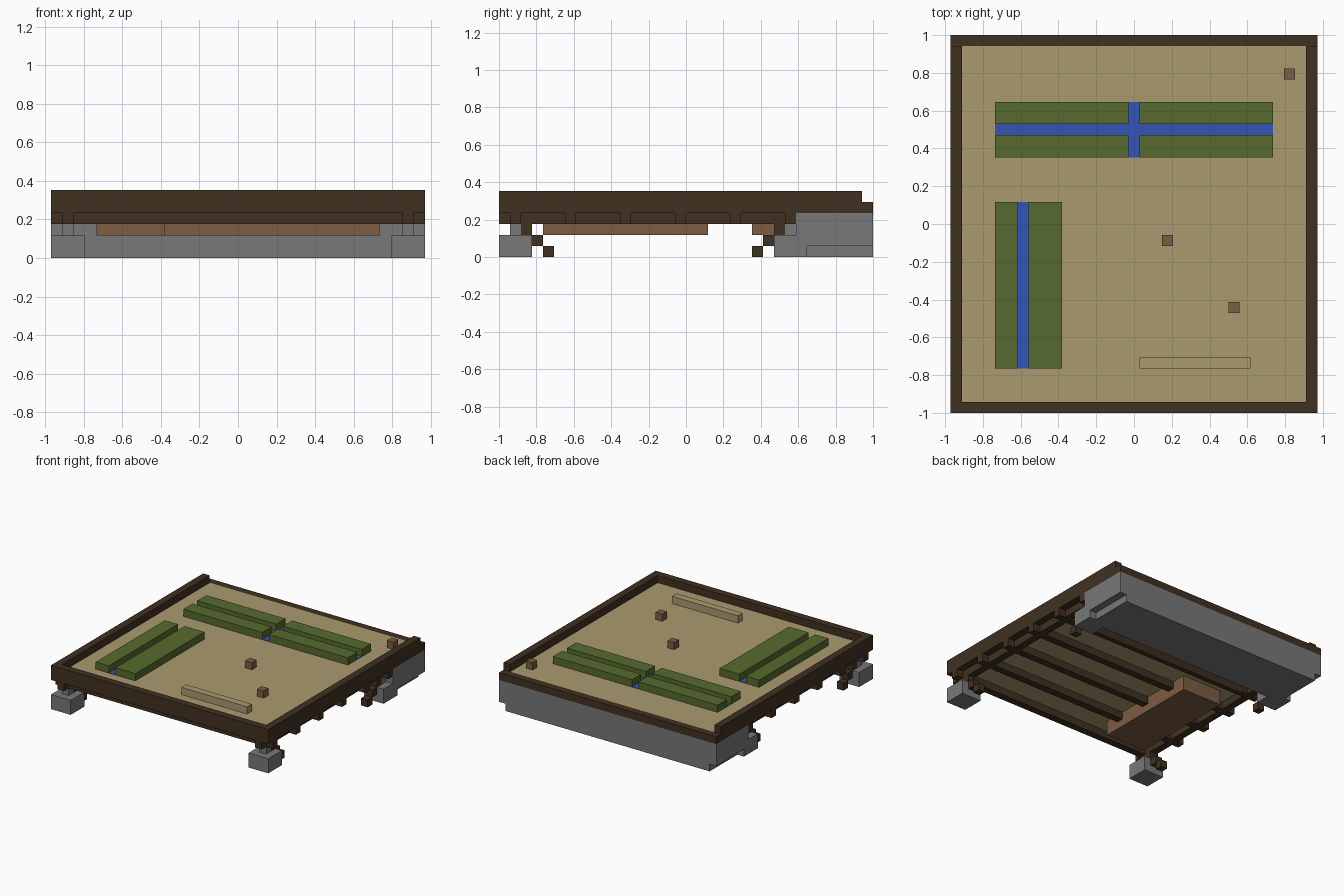
import bpy
import bmesh
from mathutils import Vector

if "Cube" in bpy.data.objects:
    bpy.data.objects.remove(bpy.data.objects["Cube"], do_unlink=True)

# Everything sits on a block grid: W x D blocks in plan
W, D = 33, 34
UNIT = 2 / D


def material(name, rgb):
    lin = [((c / 255 + 0.055) / 1.055) ** 2.4 for c in rgb] + [1]
    m = bpy.data.materials.new(name)
    m.use_nodes = True
    m.diffuse_color = lin
    m.node_tree.nodes["Principled BSDF"].inputs["Base Color"].default_value = lin
    return m


SAND = material("sand", (170, 155, 111))
DARK = material("dark_timber", (64, 49, 33))
WOOD = material("planter_wood", (125, 93, 66))
LEAF = material("crop_green", (86, 106, 46))
WATER = material("water_blue", (52, 85, 184))
STONE = material("stone_grey", (120, 120, 120))


def build(name, mat, *boxes):
    """One object from boxes given as (x0, x1, y0, y1, z0, z1) in blocks."""
    bm = bmesh.new()
    for x0, x1, y0, y1, z0, z1 in boxes:
        size = Vector((x1 - x0, y1 - y0, z1 - z0))
        mid = Vector((x0 + x1 - W, y0 + y1 - D, z0 + z1)) / 2
        for v in bmesh.ops.create_cube(bm, size=1)["verts"]:
            v.co = (v.co * size + mid) * UNIT
    mesh = bpy.data.meshes.new(name)
    bm.to_mesh(mesh)
    bm.free()
    mesh.materials.append(mat)
    ob = bpy.data.objects.new(name, mesh)
    bpy.context.collection.objects.link(ob)
    return ob


# Deck and its raised rim; the back rim is flush with the deck
build("deck", SAND, (1, W - 1, 1, D - 1, 4, 5))
build("front_rim", DARK, (1, W - 1, 0, 1, 4, 6))
build("right_rim", DARK, (0, 1, 0, D - 1, 4, 6))
build("left_rim", DARK, (W - 1, W, 0, D - 1, 4, 6))
build("back_rim", DARK, (0, W, D - 1, D, 4, 5))

# Joists across, with one long beam under each side
for n, y in enumerate(range(1, 27, 5)):
    build(f"joist_{n + 1}", DARK, (0, W, y, y + 1, 3, 4))
for side, x in (("right", 1), ("left", W - 2)):
    build(f"{side}_beam", DARK, (x, x + 1, 0, 27, 3, 4))

    # Corner footings, posts and stepped diagonal braces
    for end, y, step in (("front", 1, 1), ("back", 26, -1)):
        build(f"{end}_{side}_footing", STONE, (x - 1, x + 2, y - 1, y + 2, 0, 2))
        build(f"{end}_{side}_post", STONE, (x, x + 1, y, y + 1, 2, 3))
        cubes = []
        for k in range(3):
            b = y + step * (k + 1)
            cubes.append((x, x + 1, b, b + 1, 2 - k, 3 - k))
        build(f"{end}_{side}_brace", DARK, *cubes)

# Back foundation with its lowest course set in at the sides
build("foundation", STONE, (0, W, 27, D, 1, 4))
build("foundation_base", STONE, (1, W - 1, 27, D, 0, 1))

# Sunken planter boxes
build("side_planter", WOOD, (4, 10, 4, 19, 2, 4))
build("back_planter", WOOD, (4, 29, 23, 28, 2, 4))

# Irrigation channels, thin plates on the deck
TOP = 5.05
build("side_channel", WATER, (6, 7, 4, 19, 5, TOP))
build("back_channel", WATER, (4, 29, 25, 26, 5, TOP),
      (16, 17, 23, 25, 5, TOP), (16, 17, 26, 28, 5, TOP))

# Crop rows beside the channels
build("side_crops", LEAF, (4, 6, 4, 19, 5, 6), (7, 10, 4, 19, 5, 6))
build("back_crops", LEAF, *[(x0, x1, y, y + 2, 5, 6)
                            for x0, x1 in ((4, 16), (17, 29)) for y in (23, 26)])

# Loose pieces on the deck
build("bench", SAND, (17, 27, 4, 5, 5, 6))
for n, (x, y) in enumerate(((30, 30), (19, 15), (25, 9))):
    build(f"stool_{n + 1}", WOOD, (x, x + 1, y, y + 1, 5, 6))
